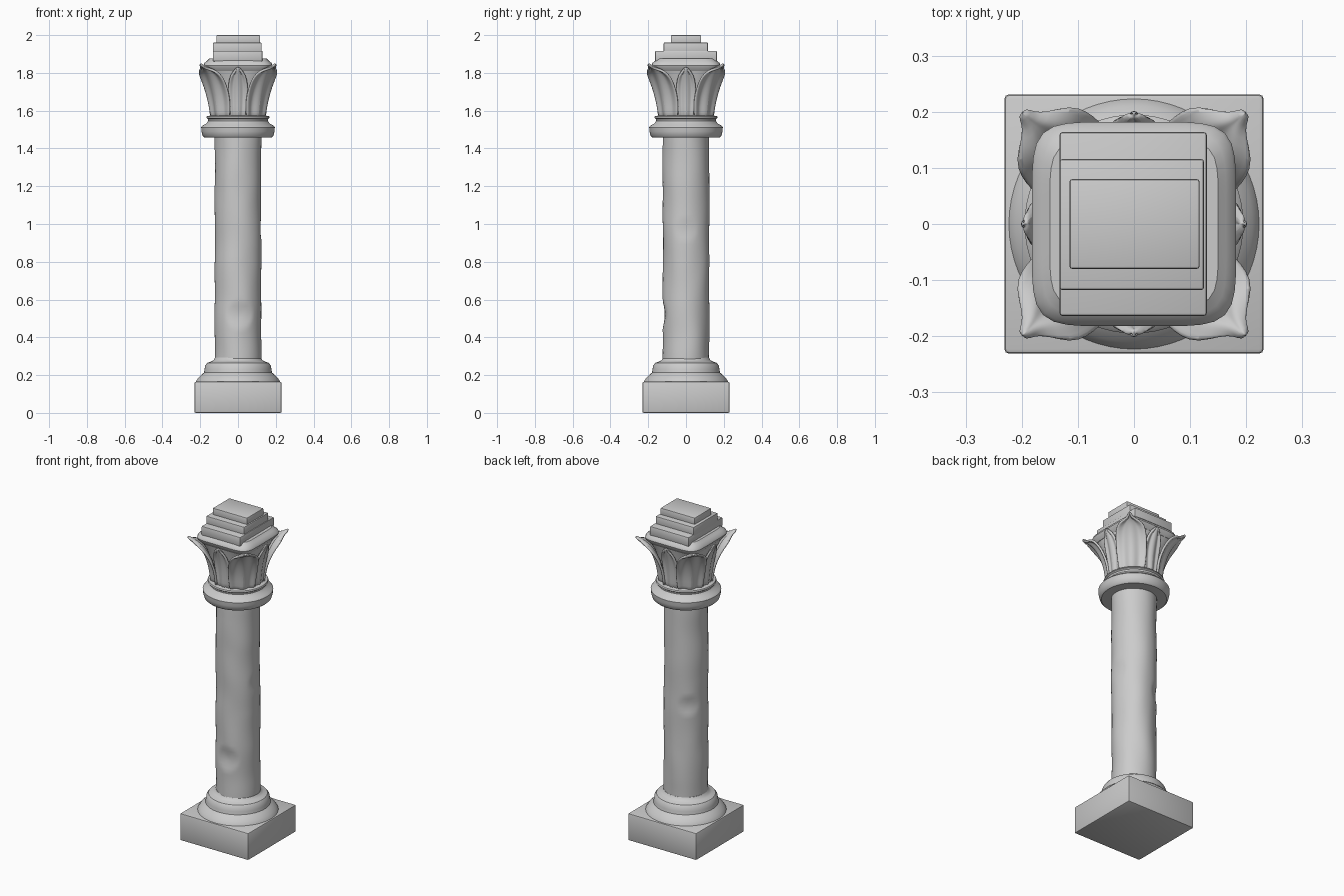
import bpy, bmesh, math
from mathutils import Vector, noise

if "Cube" in bpy.data.objects:
    bpy.data.objects.remove(bpy.data.objects["Cube"])


def finish(name, bm):
    bmesh.ops.recalc_face_normals(bm, faces=bm.faces)
    me = bpy.data.meshes.new(name)
    bm.to_mesh(me)
    bm.free()
    ob = bpy.data.objects.new(name, me)
    bpy.context.collection.objects.link(ob)
    return ob


def loft(name, rings):
    """Skin closed rings of points and cap both ends."""
    bm = bmesh.new()
    loops = [[bm.verts.new(p) for p in ring] for ring in rings]
    n = len(loops[0])
    for a, b in zip(loops, loops[1:]):
        for i in range(n):
            j = (i + 1) % n
            bm.faces.new((a[i], a[j], b[j], b[i]))
    bm.faces.new(loops[0])
    bm.faces.new(loops[-1])
    return finish(name, bm)


def ring(h, z, power=2, n=64):
    """Superellipse ring: power 2 is a circle, higher is squarer."""
    pts = []
    for i in range(n):
        a = 2 * math.pi * i / n
        c, s = math.cos(a), math.sin(a)
        r = h / (abs(c) ** power + abs(s) ** power) ** (1 / power)
        pts.append(Vector((r * c, r * s, z)))
    return pts


def lathe(name, profile):
    return loft(name, [ring(r, z) for r, z in profile])


def block(name, x0, x1, y0, y1, z0, z1, bevel):
    bm = bmesh.new()
    bmesh.ops.create_cube(bm, size=1)
    for v in bm.verts:
        v.co = ((x0 + x1) / 2 + v.co.x * (x1 - x0),
                (y0 + y1) / 2 + v.co.y * (y1 - y0),
                (z0 + z1) / 2 + v.co.z * (z1 - z0))
    bmesh.ops.bevel(bm, geom=bm.edges[:], offset=bevel, segments=2,
                    profile=0.5, affect='EDGES')
    return finish(name, bm)


def leaf(name, angle, path, depth):
    """Fluted leaf following (radius, height, half width) stations."""
    bm = bmesh.new()
    cols, last = 12, len(path) - 1
    ca, sa = math.cos(angle), math.sin(angle)
    rows = []
    for k, (r, z, w) in enumerate(path):
        row = []
        for i in range(cols + 1):
            u = 2 * i / cols - 1
            t = u * w
            wrap = (r - math.sqrt(r * r - t * t)) * (1 - k / last)
            flute = depth * math.cos(2 * math.pi * u) * min(1, w / 0.06)
            q = r - wrap + flute
            zz = z - 0.012 * u * u * k / last
            row.append(bm.verts.new((q * ca - t * sa, q * sa + t * ca, zz)))
        rows.append(row)
    for a, b in zip(rows, rows[1:]):
        for i in range(cols):
            bm.faces.new((a[i], a[i + 1], b[i + 1], b[i]))
    ob = finish(name, bm)
    solid = ob.modifiers.new("thickness", 'SOLIDIFY')
    solid.thickness = 0.014
    solid.offset = 0
    sub = ob.modifiers.new("smooth", 'SUBSURF')
    sub.levels = sub.render_levels = 1


# Square plinth and round base moulding
block("plinth", -0.231, 0.231, -0.231, 0.231, 0, 0.165, 0.008)
lathe("base_moulding", [
    (0.226, 0.155), (0.222, 0.168), (0.211, 0.185), (0.194, 0.202),
    (0.18, 0.213), (0.177, 0.23), (0.174, 0.25), (0.163, 0.265),
    (0.142, 0.272), (0.13, 0.278), (0.122, 0.292)])

# Weathered shaft with a chipped dent on the front and one on the back
dents = [(Vector((0.01, -0.122, 0.52)), 0.07, 0.014),
         (Vector((-0.08, 0.09, 0.85)), 0.06, 0.01),
         (Vector((0.122, 0.0, 0.97)), 0.06, 0.006)]
rings = []
for k in range(61):
    pts = ring(0.123, 0.26 + 1.22 * k / 60)
    for p in pts:
        wear = 0.005 * noise.noise(Vector((p.x * 9, p.y * 9, p.z * 5)))
        for c, size, d in dents:
            wear -= d * max(0, 1 - (p - c).length / size) ** 0.7
        p.x *= 1 + wear / 0.123
        p.y *= 1 + wear / 0.123
    rings.append(pts)
loft("shaft", rings)

# Collar under the capital
lathe("collar", [
    (0.12, 1.458), (0.178, 1.458), (0.187, 1.466), (0.193, 1.49),
    (0.195, 1.512), (0.186, 1.522), (0.168, 1.532), (0.158, 1.546),
    (0.16, 1.556), (0.168, 1.562), (0.165, 1.57), (0.14, 1.576)])

# Bell turning from round to square, and the rounded square slab above
loft("capital_bell", [
    ring(h, z, p) for h, z, p in (
        (0.138, 1.56, 2), (0.138, 1.64, 2.1), (0.143, 1.71, 2.5),
        (0.153, 1.77, 3.5), (0.167, 1.825, 6))])
loft("capital_slab", [
    ring(h, z, 6) for h, z in (
        (0.164, 1.81), (0.178, 1.828), (0.182, 1.84),
        (0.178, 1.852), (0.164, 1.864), (0.15, 1.877))])

# Four large corner leaves with horn tips, four smaller side leaves
corner = [(0.143, 1.565, 0.07), (0.147, 1.62, 0.078), (0.158, 1.68, 0.084),
          (0.178, 1.74, 0.086), (0.202, 1.785, 0.084), (0.226, 1.815, 0.07),
          (0.248, 1.828, 0.03), (0.264, 1.836, 0.012), (0.282, 1.85, 0.004)]
side = [(0.14, 1.565, 0.04), (0.143, 1.63, 0.046), (0.15, 1.69, 0.052),
        (0.163, 1.75, 0.052), (0.18, 1.795, 0.04), (0.192, 1.82, 0.018),
        (0.196, 1.832, 0.005)]
for i in range(4):
    leaf(f"corner_leaf_{i}", math.pi / 4 + i * math.pi / 2, corner, 0.008)
    leaf(f"side_leaf_{i}", i * math.pi / 2, side, 0.006)

# Stepped blocks on top
block("lower_step", -0.133, 0.13, -0.164, 0.164, 1.86, 1.917, 0.006)
block("middle_step", -0.133, 0.125, -0.118, 0.116, 1.9, 1.961, 0.006)
block("top_step", -0.115, 0.117, -0.08, 0.08, 1.95, 2.0, 0.005)

# Smooth shading with crisp edges
for ob in bpy.context.collection.objects:
    ob.select_set(True)
    bpy.context.view_layer.objects.active = ob
bpy.ops.object.shade_smooth_by_angle(angle=math.radians(35))
